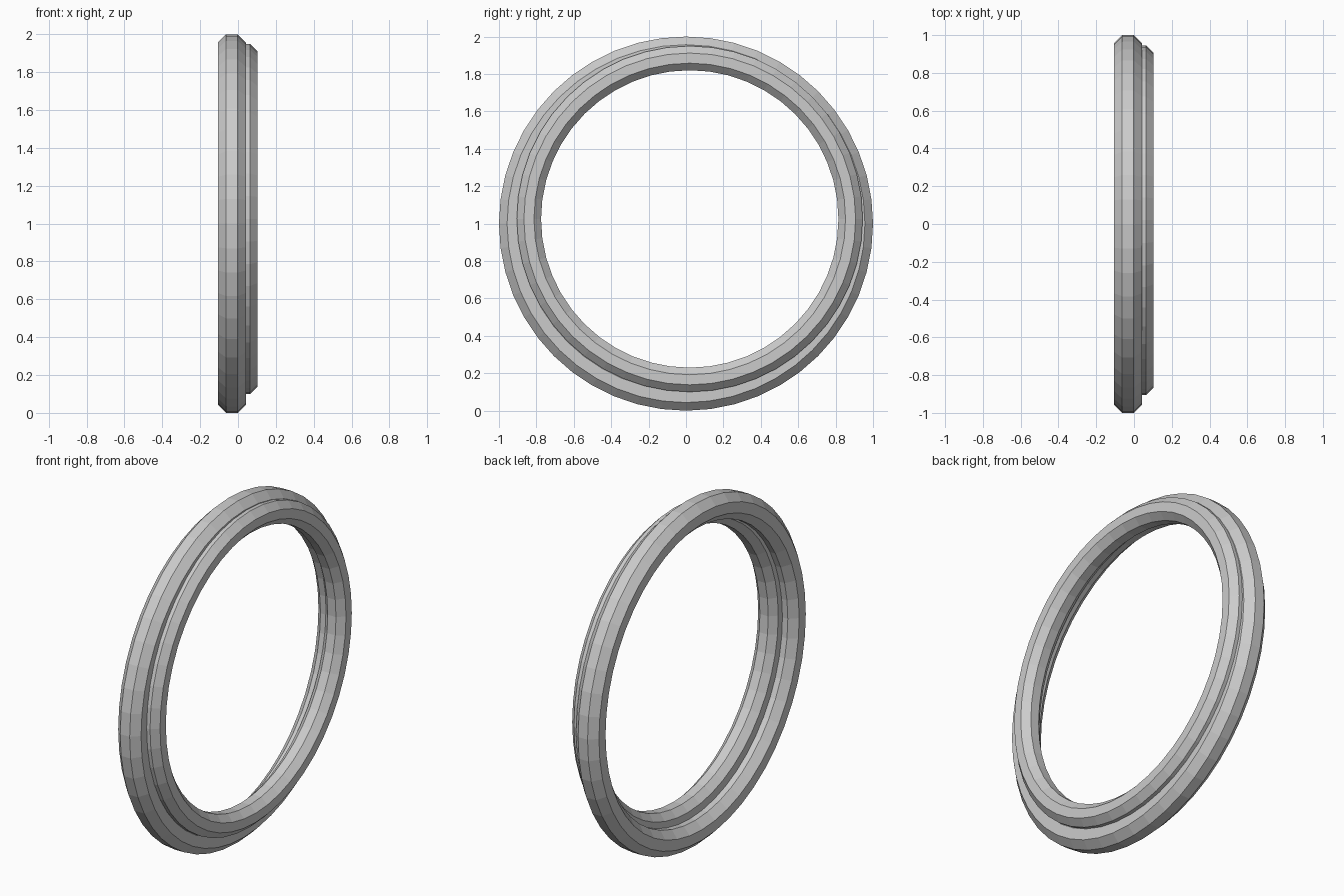
import bpy, bmesh, math

if "Cube" in bpy.data.objects:
    bpy.data.objects.remove(bpy.data.objects["Cube"])

SEGMENTS = 48
SIDES = 8


def ring(name, centre, major, apothem):
    """Ring around the x axis with a flat-sided octagonal section."""
    r = apothem / math.cos(math.pi / SIDES)
    bm = bmesh.new()
    loops = []
    for i in range(SEGMENTS):
        a = 2 * math.pi * i / SEGMENTS
        loop = []
        for j in range(SIDES):
            b = 2 * math.pi * (j + 0.5) / SIDES
            rad = major + r * math.cos(b)
            loop.append(bm.verts.new((r * math.sin(b), rad * math.cos(a), rad * math.sin(a))))
        loops.append(loop)
    for i in range(SEGMENTS):
        p, q = loops[i], loops[(i + 1) % SEGMENTS]
        for j in range(SIDES):
            k = (j + 1) % SIDES
            bm.faces.new((p[j], q[j], q[k], p[k]))
    bmesh.ops.recalc_face_normals(bm, faces=bm.faces)
    mesh = bpy.data.meshes.new(name)
    bm.to_mesh(mesh)
    bm.free()
    obj = bpy.data.objects.new(name, mesh)
    obj.location = centre
    bpy.context.collection.objects.link(obj)
    return obj


# Large outer ring
ring("outer_ring", (-0.032, 0, 1.0), 0.926, 0.074)
# Smaller ring, slightly off-centre, overlapping the +x side
ring("inner_ring", (0.037, 0.02, 1.025), 0.86, 0.065)
